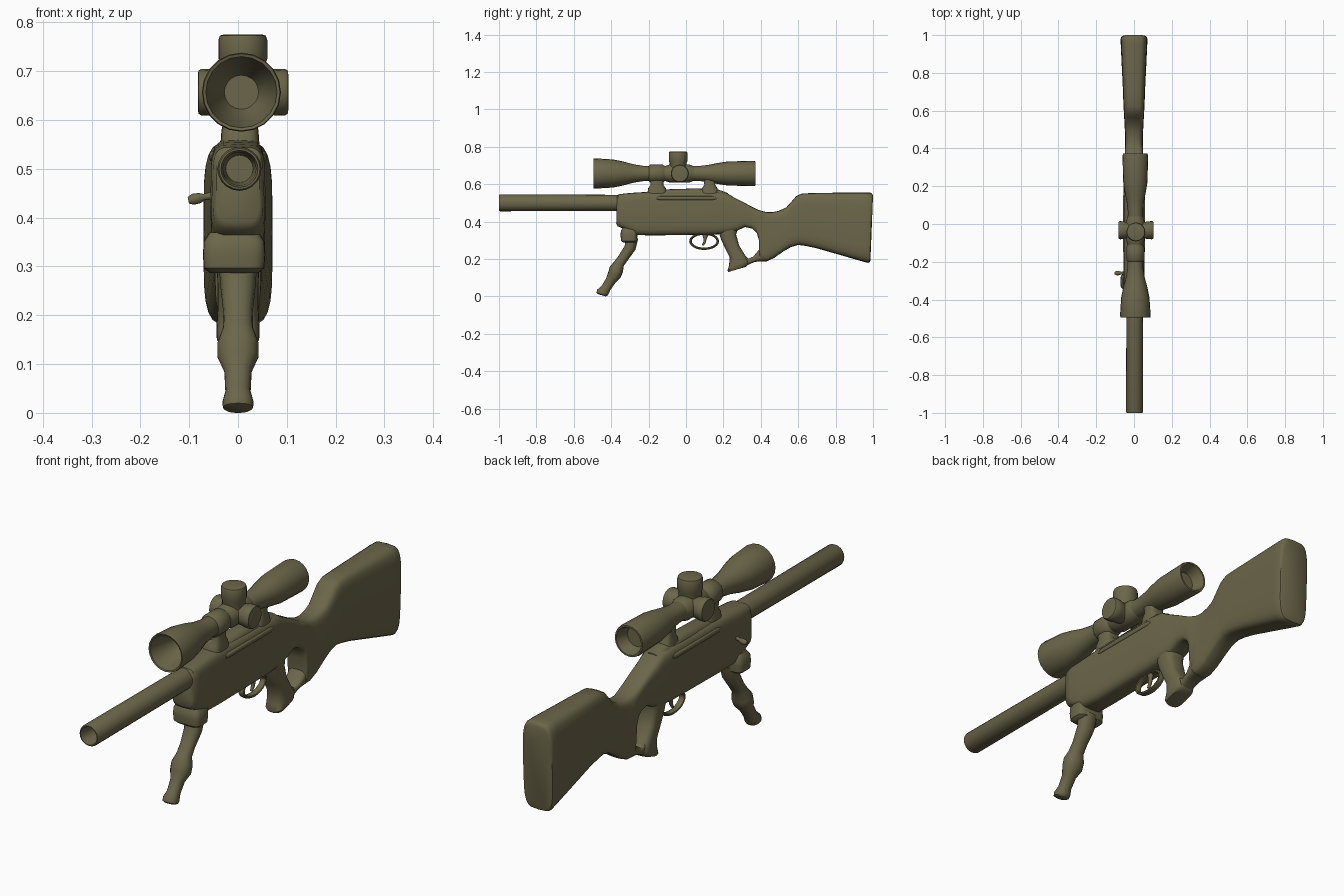
import bpy, bmesh, math
from mathutils import Vector

olive = bpy.data.materials.new("olive_drab")
olive.diffuse_color = (0.147, 0.133, 0.068, 1)


def skin(name, rings, angle=42):
    """Closed smooth mesh through a list of equal-length rings, capped at both ends."""
    bm = bmesh.new()
    loops = [[bm.verts.new(p) for p in ring] for ring in rings]
    n = len(loops[0])
    for a, b in zip(loops, loops[1:]):
        for i in range(n):
            j = (i + 1) % n
            bm.faces.new((a[i], a[j], b[j], b[i]))
    bm.faces.new(loops[0])
    bm.faces.new(loops[-1])
    bmesh.ops.recalc_face_normals(bm, faces=bm.faces)
    mesh = bpy.data.meshes.new(name)
    bm.to_mesh(mesh)
    bm.free()
    mesh.materials.append(olive)
    mesh.shade_smooth()
    mesh.set_sharp_from_angle(angle=math.radians(angle))
    obj = bpy.data.objects.new(name, mesh)
    bpy.context.collection.objects.link(obj)
    return obj


def loft(name, sections, power=4, x=0.0, n=24):
    """Section = (y1, z1, y2, z2, half width): superellipse spanning two side-view points."""
    rings = []
    for y1, z1, y2, z2, hw in sections:
        ring = []
        for i in range(n):
            t = 2 * math.pi * i / n
            c, s = math.cos(t), math.sin(t)
            c = math.copysign(abs(c) ** (2 / power), c)
            s = math.copysign(abs(s) ** (2 / power), s)
            ring.append((x + hw * c, (y1 + y2) / 2 + s * (y2 - y1) / 2,
                         (z1 + z2) / 2 + s * (z2 - z1) / 2))
        rings.append(ring)
    return skin(name, rings)


def lathe(name, origin, axis, profile, n=20):
    """Profile = (distance along axis, radius)."""
    q = Vector(axis).to_track_quat('Z', 'Y')
    o = Vector(origin)
    return skin(name, [[o + q @ Vector((r * math.cos(2 * math.pi * i / n),
                                        r * math.sin(2 * math.pi * i / n), d))
                        for i in range(n)] for d, r in profile])


# Barrel with hollow muzzle
lathe("barrel", (0.003, 0, 0.5), (0, 1, 0),
      [(-0.88, 0.028), (-0.985, 0.034), (-1.0, 0.038), (-1.0, 0.042),
       (-0.994, 0.045), (-0.3, 0.043)])

# Receiver, neck and butt in one sweep (bottom point, top point, half width)
loft("receiver_and_stock", [
    (-0.373, 0.39, -0.37, 0.535, 0.044),
    (-0.365, 0.375, -0.362, 0.545, 0.052),
    (-0.33, 0.36, -0.33, 0.55, 0.056),
    (-0.27, 0.328, -0.27, 0.555, 0.056),
    (-0.18, 0.326, -0.18, 0.56, 0.056),
    (0.15, 0.33, 0.15, 0.56, 0.056),
    (0.21, 0.335, 0.215, 0.555, 0.055),
    (0.265, 0.347, 0.255, 0.53, 0.052),
    (0.315, 0.371, 0.31, 0.502, 0.049),
    (0.355, 0.362, 0.35, 0.48, 0.048),
    (0.378, 0.34, 0.38, 0.465, 0.048),
    (0.390, 0.30, 0.40, 0.458, 0.048),
    (0.391, 0.24, 0.415, 0.454, 0.048),
    (0.392, 0.187, 0.43, 0.451, 0.047),
    (0.43, 0.187, 0.46, 0.450, 0.047),
    (0.47, 0.205, 0.495, 0.457, 0.048),
    (0.52, 0.240, 0.535, 0.475, 0.050),
    (0.56, 0.263, 0.565, 0.508, 0.052),
    (0.60, 0.275, 0.59, 0.537, 0.054),
    (0.64, 0.270, 0.62, 0.550, 0.056),
    (0.70, 0.257, 0.69, 0.553, 0.058),
    (0.94, 0.188, 0.95, 0.556, 0.070),
    (0.972, 0.179, 0.985, 0.555, 0.071),
    (0.982, 0.182, 0.995, 0.550, 0.068),
    (0.986, 0.192, 1.0, 0.540, 0.060)], power=4.5)

# Raised round top of the receiver
loft("receiver_top", [
    (-0.24, 0.46, -0.22, 0.552, 0.034), (-0.19, 0.46, -0.18, 0.570, 0.040),
    (0.05, 0.46, 0.05, 0.577, 0.041), (0.17, 0.46, 0.17, 0.572, 0.041),
    (0.24, 0.46, 0.225, 0.552, 0.036)], power=3)

# Ridge along both sides of the receiver
for side, label in ((-1, "left"), (1, "right")):
    loft(label + "_receiver_ridge", [
        (-0.16, 0.52, -0.155, 0.53, 0.006), (-0.14, 0.515, -0.14, 0.536, 0.010),
        (0.14, 0.515, 0.14, 0.536, 0.010), (0.165, 0.52, 0.16, 0.53, 0.006)],
        power=3, x=side * 0.049, n=12)

# Grip, and the bridge closing the thumbhole below
loft("grip", [
    (0.165, 0.37, 0.28, 0.37, 0.046), (0.187, 0.305, 0.268, 0.33, 0.044),
    (0.210, 0.255, 0.285, 0.27, 0.042), (0.234, 0.208, 0.315, 0.222, 0.042),
    (0.230, 0.165, 0.340, 0.192, 0.044), (0.222, 0.140, 0.335, 0.172, 0.044),
    (0.226, 0.130, 0.320, 0.158, 0.036)], power=3)
loft("thumbhole_bridge", [
    (0.30, 0.152, 0.29, 0.235, 0.036), (0.345, 0.175, 0.335, 0.202, 0.034),
    (0.37, 0.185, 0.36, 0.213, 0.036), (0.41, 0.186, 0.395, 0.255, 0.042)], power=3)

# Trigger guard ring and trigger
guard = []
for k in range(25):
    a = 2 * math.pi * k / 24
    c, s = math.cos(a), math.sin(a)
    guard.append((0.097 + 0.080 * c, 0.295 + 0.047 * s,
                  0.097 + 0.066 * c, 0.295 + 0.034 * s, 0.014))
loft("trigger_guard", guard, power=2.5, n=10)
loft("trigger", [
    (0.085, 0.335, 0.125, 0.335, 0.010), (0.092, 0.31, 0.112, 0.312, 0.009),
    (0.092, 0.29, 0.106, 0.288, 0.008), (0.084, 0.275, 0.094, 0.27, 0.006)],
    power=2, n=10)

# Front clamp and folding support leg
loft("leg_clamp", [
    (-0.335, 0.287, -0.275, 0.287, 0.050), (-0.347, 0.297, -0.262, 0.297, 0.062),
    (-0.350, 0.325, -0.26, 0.325, 0.064), (-0.348, 0.352, -0.26, 0.352, 0.062),
    (-0.335, 0.370, -0.27, 0.370, 0.050)], power=4, x=-0.008)
loft("support_leg", [
    (-0.320, 0.32, -0.255, 0.31, 0.040), (-0.328, 0.27, -0.270, 0.25, 0.036),
    (-0.362, 0.215, -0.310, 0.195, 0.030), (-0.385, 0.185, -0.333, 0.163, 0.031),
    (-0.408, 0.158, -0.337, 0.130, 0.042), (-0.416, 0.128, -0.350, 0.100, 0.042),
    (-0.428, 0.095, -0.377, 0.073, 0.028), (-0.452, 0.055, -0.405, 0.033, 0.026),
    (-0.476, 0.035, -0.415, 0.010, 0.032), (-0.478, 0.020, -0.422, 0.002, 0.031),
    (-0.470, 0.012, -0.430, 0.0, 0.024)], power=2.2, n=16)

# Bolt handle on the left side
lathe("bolt_handle", (-0.045, -0.26, 0.447), (-1, 0, -0.2),
      [(0, 0.009), (0.025, 0.007), (0.034, 0.011), (0.048, 0.012), (0.058, 0.007)], n=10)

# Scope: bells hollowed at both ends
SX, SZ = 0.007, 0.657
lathe("scope_tube", (SX, 0, SZ), (0, 1, 0), [
    (-0.36, 0.035), (-0.40, 0.052), (-0.475, 0.070), (-0.492, 0.073), (-0.494, 0.079),
    (-0.485, 0.081), (-0.39, 0.075), (-0.34, 0.065), (-0.28, 0.049), (-0.23, 0.041),
    (0.07, 0.040), (0.12, 0.046), (0.17, 0.056), (0.22, 0.064), (0.36, 0.068),
    (0.372, 0.065), (0.372, 0.058), (0.355, 0.052), (0.32, 0.042)])

# Scope ring and mounting posts
lathe("scope_front_ring", (SX, -0.155, SZ), (0, 1, 0),
      [(-0.045, 0.040), (-0.035, 0.048), (0.03, 0.048), (0.042, 0.040)])
for label, y, d in (("front", -0.155, 0.042), ("rear", 0.127, 0.036)):
    loft(label + "_scope_mount", [
        (y - d - 0.01, 0.55, y + d + 0.01, 0.55, 0.040),
        (y - d - 0.005, 0.578, y + d + 0.005, 0.578, 0.038),
        (y - d * 0.8, 0.597, y + d * 0.8, 0.597, 0.034),
        (y - d * 0.95, 0.635, y + d * 0.95, 0.635, 0.034)], power=3.5, x=0.004, n=20)

# Turret housing and adjustment knobs
lathe("turret_housing", (SX, -0.035, SZ), (0, 1, 0),
      [(-0.075, 0.040), (-0.05, 0.049), (0.05, 0.049), (0.075, 0.040)])
lathe("top_knob", (SX + 0.003, -0.042, SZ), (0, 0, 1),
      [(0, 0.044), (0.055, 0.045), (0.068, 0.050), (0.107, 0.050), (0.116, 0.047), (0.118, 0.040)])
for label, side, reach in (("left", -1, 0.089), ("right", 1, 0.096)):
    lathe(label + "_knob", (SX, -0.033, SZ), (side, 0, 0),
          [(0, 0.042), (0.05, 0.043), (0.062, 0.047), (reach - 0.007, 0.048),
           (reach - 0.001, 0.044), (reach, 0.037)])
